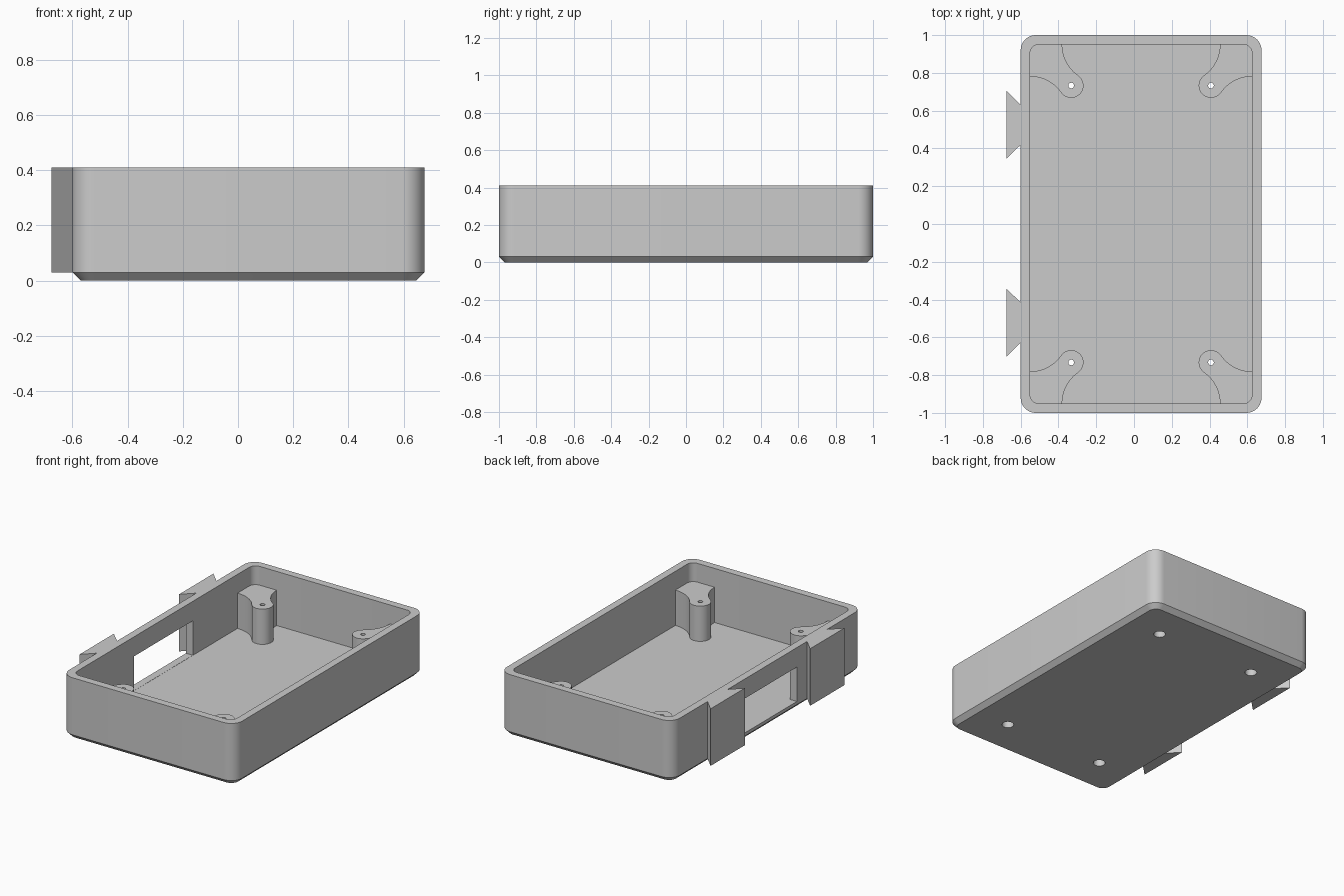
import bpy
import bmesh
from math import pi, cos, sin, atan2, hypot

cube = bpy.data.objects.get("Cube")
if cube:
    bpy.data.objects.remove(cube, do_unlink=True)

grey = bpy.data.materials.new("grey plastic")
grey.use_nodes = True
colour = (0.6, 0.6, 0.6, 1)
grey.diffuse_color = colour
grey.node_tree.nodes["Principled BSDF"].inputs["Base Color"].default_value = colour

# Main dimensions
CX = 0.0375
HALF_X, HALF_Y = 0.6375, 1.0
HEIGHT, FLOOR, WALL, CHAMFER = 0.41, 0.05, 0.05, 0.03
POST_X, POST_Y, POST_R, POST_TOP = 0.37, 0.733, 0.065, 0.285


def arc(cx, cy, r, start, end, steps):
    return [(cx + r * cos(start + (end - start) * i / steps),
             cy + r * sin(start + (end - start) * i / steps))
            for i in range(steps + 1)]


def rounded_rect(inset, radius):
    hx, hy = HALF_X - inset - radius, HALF_Y - inset - radius
    points = []
    for k, (sx, sy) in enumerate([(1, 1), (-1, 1), (-1, -1), (1, -1)]):
        points += arc(CX + sx * hx, sy * hy, radius,
                      k * pi / 2, (k + 1) * pi / 2, 10)
    return points


def loft(name, rings):
    """Skin a stack of (outline, height) rings and cap both ends."""
    bm = bmesh.new()
    loops = [[bm.verts.new((x, y, z)) for x, y in pts] for pts, z in rings]
    for a, b in zip(loops, loops[1:]):
        for i in range(len(a)):
            j = (i + 1) % len(a)
            bm.faces.new((a[i], a[j], b[j], b[i]))
    bm.faces.new(loops[0][::-1])
    bm.faces.new(loops[-1])
    bmesh.ops.recalc_face_normals(bm, faces=bm.faces)
    mesh = bpy.data.meshes.new(name)
    bm.to_mesh(mesh)
    bm.free()
    mesh.materials.append(grey)
    obj = bpy.data.objects.new(name, mesh)
    bpy.context.collection.objects.link(obj)
    return obj


def activate(obj):
    bpy.ops.object.select_all(action='DESELECT')
    obj.select_set(True)
    bpy.context.view_layer.objects.active = obj


def cut(obj, cutter):
    cutter.hide_render = True
    mod = obj.modifiers.new("cut", 'BOOLEAN')
    mod.operation = 'DIFFERENCE'
    mod.solver = 'EXACT'
    mod.object = cutter
    activate(obj)
    bpy.ops.object.modifier_apply(modifier=mod.name)


# Open tray with rounded corners and a chamfered underside
tray = loft("tray", [
    (rounded_rect(CHAMFER, 0.05), 0),
    (rounded_rect(0, 0.08), CHAMFER),
    (rounded_rect(0, 0.08), HEIGHT),
    (rounded_rect(WALL, 0.045), HEIGHT),
    (rounded_rect(WALL, 0.045), FLOOR),
])

# Side window between the two rails
left_x = CX - HALF_X
window = loft("window_cutter", [
    ([(left_x - 0.05, -0.31), (left_x + WALL + 0.02, -0.31),
      (left_x + WALL + 0.02, 0.31), (left_x - 0.05, 0.31)], z)
    for z in (FLOOR + 0.001, 0.28)])
cut(tray, window)
bpy.data.objects.remove(window, do_unlink=True)

# Post outline in one corner: round end with two concave fillets to the walls
edge_x, edge_y = HALF_X - WALL, HALF_Y - WALL
gap = edge_y - POST_Y
FILLET = 0.2


def fillet():
    """Arc from the wall to the round end, relative to the post centre."""
    cx = -(FILLET + POST_R) * cos(atan2(gap, hypot(FILLET + POST_R, 0)))
    cx = -((FILLET + POST_R) ** 2 - gap ** 2) ** 0.5
    return arc(cx, gap, FILLET, 0, atan2(-gap, -cx), 12), atan2(gap, cx)


side, touch = fillet()
other = [(y, x) for x, y in reversed(side)]
low = pi / 2 - touch
nose = arc(0, 0, POST_R, touch, 2 * pi + low, 24)[1:-1]
deep = 0.015
outline = ([(gap + deep, gap + deep), (side[0][0], gap + deep)] + side + nose
           + other + [(gap + deep, other[-1][1])])

# Screw posts, each with a narrow bore and a wide recess from below
parts = [tray]
for sx, side_name in ((1, "left"), (-1, "right")):
    for sy, end_name in ((-1, "front"), (1, "back")):
        px, py = CX + sx * POST_X, sy * POST_Y
        points = [(px + sx * x, py + sy * y) for x, y in outline]
        post = loft(f"{end_name}_{side_name}_post",
                    [(points, FLOOR - 0.01), (points, POST_TOP)])
        wide = arc(px, py, 0.037, 0, 2 * pi, 24)[:-1]
        thin = arc(px, py, 0.015, 0, 2 * pi, 24)[:-1]
        bore = loft("bore_cutter", [(wide, -0.05), (wide, 0.2),
                                    (thin, 0.2), (thin, HEIGHT)])
        cut(post, bore)
        cut(tray, bore)
        bpy.data.objects.remove(bore, do_unlink=True)
        parts.append(post)

# Dovetail rails on the outside of the window wall
for y, name in ((-0.522, "front_rail"), (0.525, "back_rail")):
    tail = [(left_x - 0.075, y - 0.18), (left_x + 0.001, y - 0.105),
            (left_x + 0.001, y + 0.105), (left_x - 0.075, y + 0.18)]
    parts.append(loft(name, [(tail, CHAMFER), (tail, HEIGHT)]))

for obj in parts:
    activate(obj)
    bpy.ops.object.shade_smooth_by_angle(angle=pi / 6)
